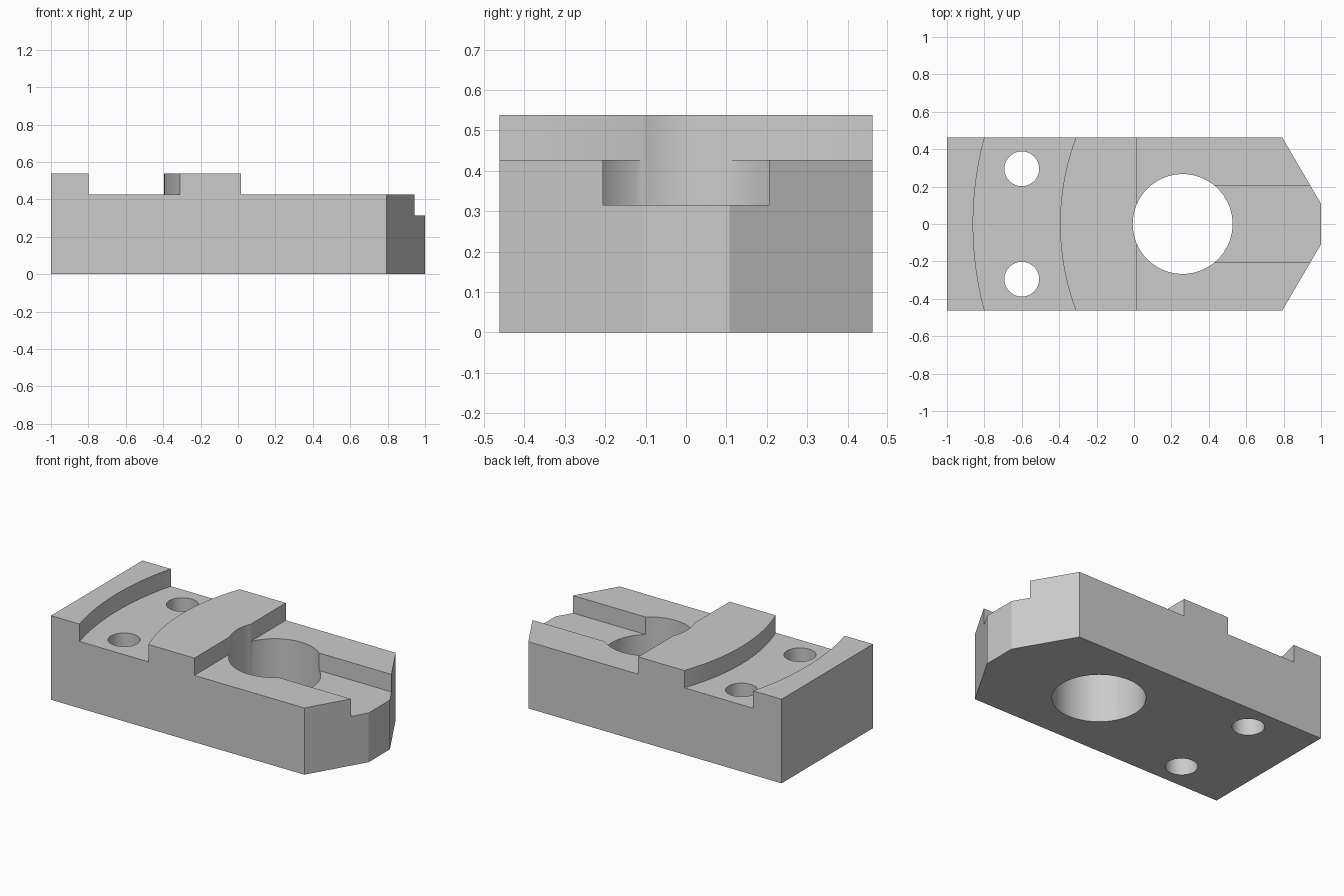
import bpy, bmesh, math

default = bpy.data.objects.get("Cube")
if default:
    bpy.data.objects.remove(default)

HALF, TOP, DECK, SLOT = 0.462, 0.538, 0.427, 0.315

grey = bpy.data.materials.new("machined_grey")
grey.use_nodes = True
colour = (0.6, 0.6, 0.6, 1)
grey.diffuse_color = colour
grey.node_tree.nodes["Principled BSDF"].inputs["Base Color"].default_value = colour


def prism(name, outline, z0, z1):
    """Extrude a plan outline between two heights."""
    bm = bmesh.new()
    face = bm.faces.new([bm.verts.new((x, y, z0)) for x, y in outline])
    up = bmesh.ops.extrude_face_region(bm, geom=[face])["geom"]
    bmesh.ops.translate(bm, vec=(0, 0, z1 - z0),
                        verts=[v for v in up if isinstance(v, bmesh.types.BMVert)])
    bmesh.ops.recalc_face_normals(bm, faces=bm.faces)
    mesh = bpy.data.meshes.new(name)
    bm.to_mesh(mesh)
    bm.free()
    mesh.materials.append(grey)
    obj = bpy.data.objects.new(name, mesh)
    bpy.context.collection.objects.link(obj)
    return obj


def arc(cx, cy, r, start, end, steps):
    angles = [start + (end - start) * i / steps for i in range(steps + 1)]
    return [(cx + r * math.cos(a), cy + r * math.sin(a)) for a in angles]


def circle(cx, cy, r, steps=64):
    return arc(cx, cy, r, 0, math.tau, steps)[:-1]


def box(x0, x1, half):
    return [(x0, -half), (x1, -half), (x1, half), (x0, half)]


# Block with a tapered nose
half_plan = [(-1, -HALF), (0.793, -HALF), (1, -0.108)]
block = prism("clamp_block", half_plan + [(x, -y) for x, y in reversed(half_plan)], 0, TOP)

# Curved groove between two concentric arcs
spread = 0.42
groove = (arc(0.92, 0, 1.78, math.pi - spread, math.pi + spread, 48)
          + arc(0.92, 0, 1.315, math.pi + spread, math.pi - spread, 48))

# Lowered deck, groove, nose slot and through holes
cutters = [
    prism("deck_cutter", box(0.015, 1.2, 0.6), DECK, 0.7),
    prism("groove_cutter", groove, DECK, 0.7),
    prism("slot_cutter", box(0.26, 1.2, 0.205), SLOT, 0.7),
    prism("large_hole_cutter", circle(0.26, 0, 0.267), -0.1, 0.8),
    prism("right_bolt_hole_cutter", circle(-0.6, -0.295, 0.093), -0.1, 0.8),
    prism("left_bolt_hole_cutter", circle(-0.6, 0.295, 0.093), -0.1, 0.8),
]
for cutter in cutters:
    mod = block.modifiers.new(cutter.name, 'BOOLEAN')
    mod.operation = 'DIFFERENCE'
    mod.solver = 'EXACT'
    mod.object = cutter
    cutter.hide_render = True

# Bake the cuts, then remove the helpers
bpy.ops.object.select_all(action='DESELECT')
block.select_set(True)
bpy.context.view_layer.objects.active = block
for cutter in cutters:
    bpy.ops.object.modifier_apply(modifier=cutter.name)
    bpy.data.objects.remove(cutter)
bpy.ops.object.shade_smooth_by_angle(angle=math.radians(30))
